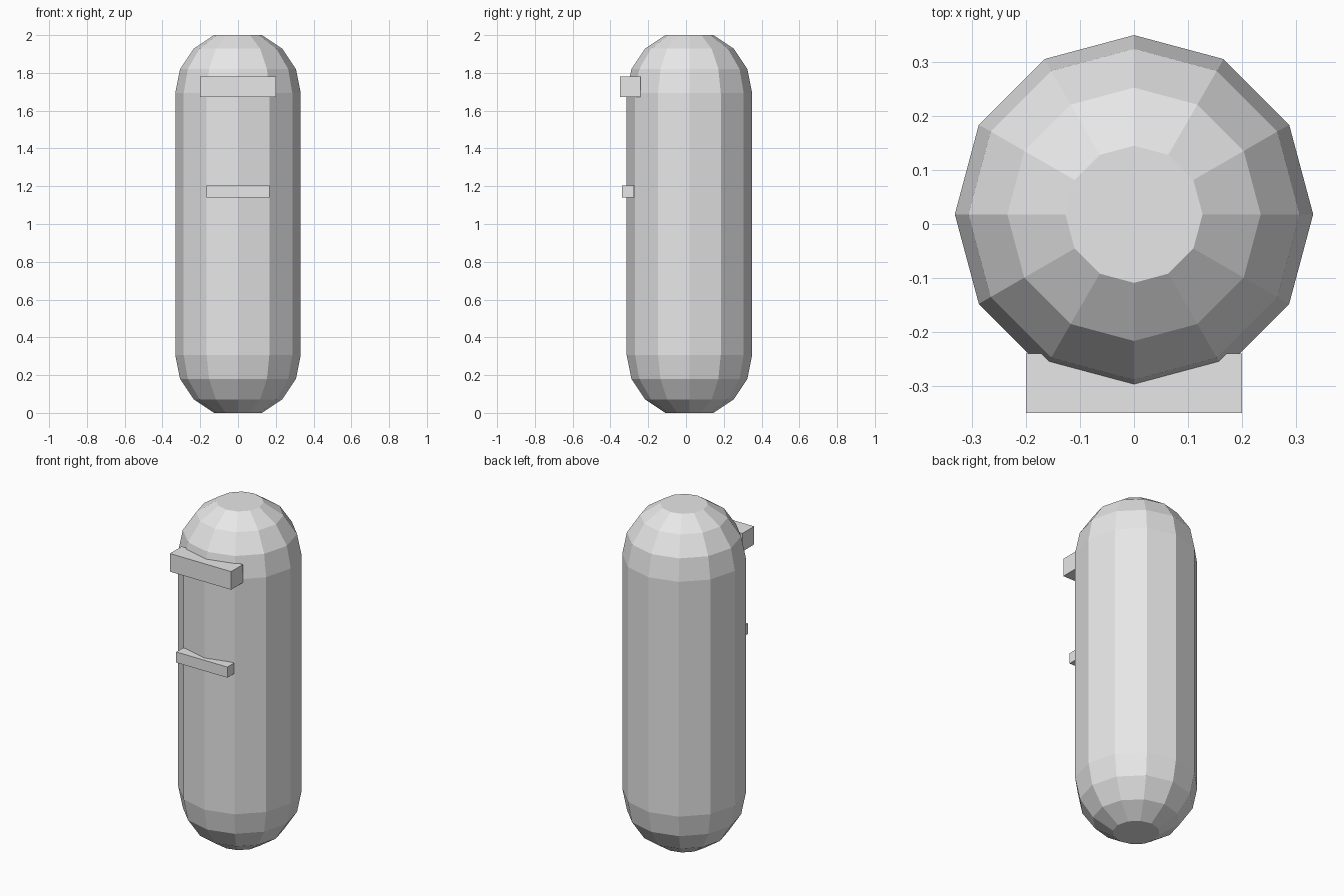
import bpy, bmesh
from math import sin, cos, pi

cube = bpy.data.objects.get("Cube")
if cube:
    bpy.data.objects.remove(cube, do_unlink=True)

# One plain grey for every part
grey = bpy.data.materials.new("light_grey")
grey.use_nodes = True
colour = (0.8, 0.8, 0.8, 1)
grey.diffuse_color = colour
grey.node_tree.nodes["Principled BSDF"].inputs["Base Color"].default_value = colour


def finish(name, bm):
    bmesh.ops.recalc_face_normals(bm, faces=bm.faces)
    mesh = bpy.data.meshes.new(name)
    bm.to_mesh(mesh)
    bm.free()
    mesh.materials.append(grey)
    obj = bpy.data.objects.new(name, mesh)
    bpy.context.collection.objects.link(obj)
    return obj


def lathe(name, profile, sides, y):
    bm = bmesh.new()
    rings = [[bm.verts.new((r * sin(2 * pi * i / sides), y + r * cos(2 * pi * i / sides), z))
              for i in range(sides)] for r, z in profile]
    for a, b in zip(rings, rings[1:]):
        for i in range(sides):
            j = (i + 1) % sides
            bm.faces.new((a[i], a[j], b[j], b[i]))
    bm.faces.new(rings[0])
    bm.faces.new(rings[-1])
    return finish(name, bm)


def box(name, low, high):
    bm = bmesh.new()
    bmesh.ops.create_cube(bm, size=1)
    for v in bm.verts:
        v.co = [(a + b) / 2 + c * (b - a) for a, b, c in zip(low, high, v.co)]
    return finish(name, bm)


# Capsule body: two domes with flattened ends joined by a straight wall
RADIUS, HEIGHT = 0.332, 2.0
CAP = RADIUS * cos(pi / 8)
dome = [(RADIUS * sin(k * pi / 8), CAP - RADIUS * cos(k * pi / 8)) for k in range(1, 5)]
profile = dome + [(r, HEIGHT - z) for r, z in reversed(dome)]
lathe("capsule_body", profile, 12, 0.018)

# Bars set into the front
box("upper_bar", (-0.2, -0.35, 1.673), (0.2, -0.24, 1.78))
box("lower_bar", (-0.167, -0.338, 1.14), (0.167, -0.275, 1.203))
